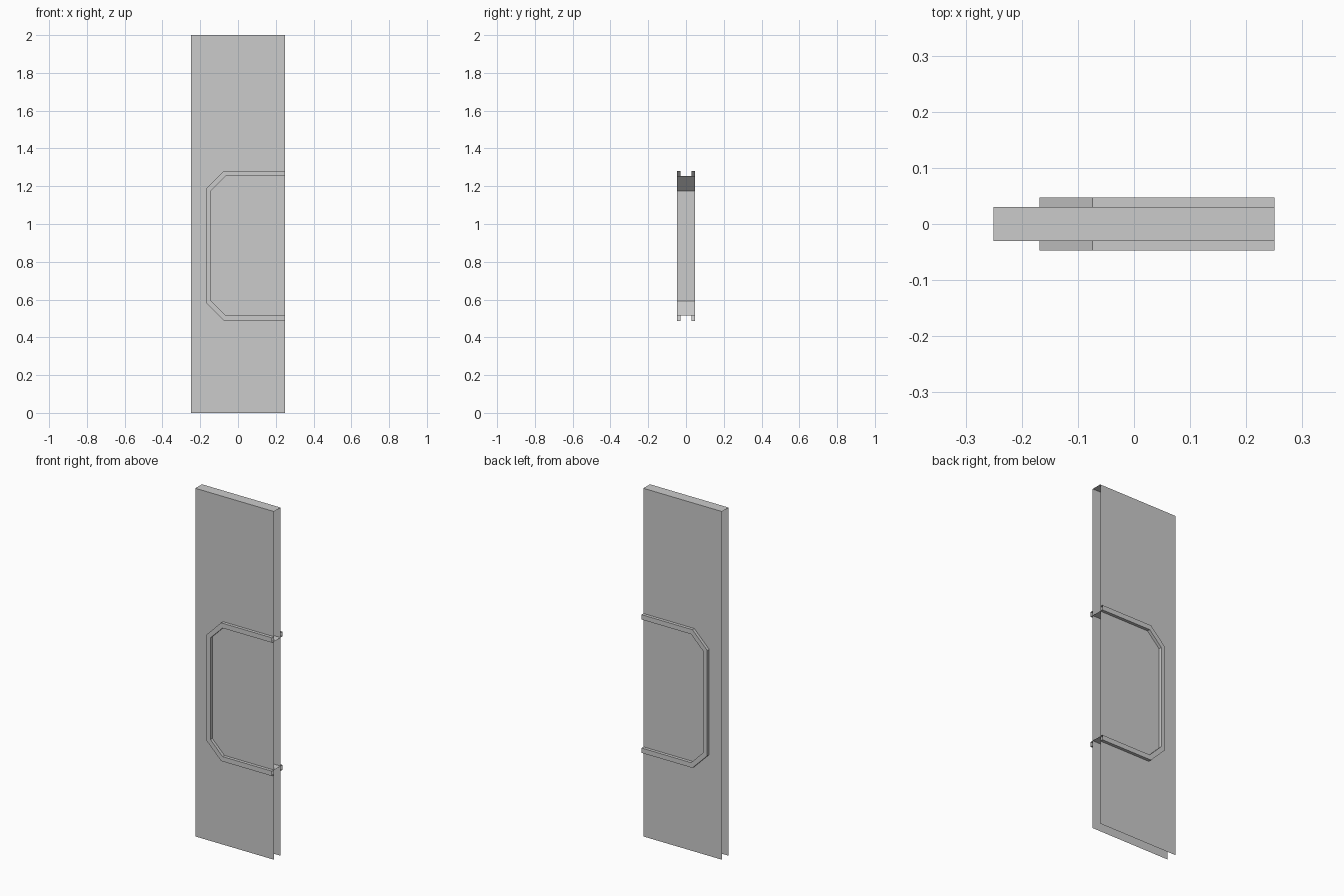
import bpy

if "Cube" in bpy.data.objects:
    bpy.data.objects.remove(bpy.data.objects["Cube"])

PANEL_Y = 0.03     # half thickness of the panel
FRAME_Y = 0.0475   # half depth of the frame


def loft(name, rows):
    """Open sheet of flat quads joining consecutive rows of points."""
    n = len(rows[0])
    verts = [p for row in rows for p in row]
    faces = [(i * n + j, i * n + j + 1, (i + 1) * n + j + 1, (i + 1) * n + j)
             for i in range(len(rows) - 1) for j in range(n - 1)]
    mesh = bpy.data.meshes.new(name)
    mesh.from_pydata(verts, [], faces)
    obj = bpy.data.objects.new(name, mesh)
    bpy.context.collection.objects.link(obj)
    return obj


def half_octagon(left, corner_x, bottom, top):
    """Chamfered path, open on the right: (x, z) from bottom to top."""
    c = corner_x - left
    return [(0.25, bottom), (corner_x, bottom), (left, bottom + c),
            (left, top - c), (corner_x, top), (0.25, top)]


# Door panel: front, top and back skins, open at both sides and below
section = [(-PANEL_Y, 0), (-PANEL_Y, 2), (PANEL_Y, 2), (PANEL_Y, 0)]
loft("door_panel", [[(x, y, z) for y, z in section] for x in (0.25, -0.25)])

# Window frame: raised channel section swept round the chamfered opening
outer = half_octagon(-0.168, -0.074, 0.487, 1.281)
inner = half_octagon(-0.142, -0.065, 0.515, 1.253)
profile = [(0, -PANEL_Y), (0, -FRAME_Y), (1, -FRAME_Y),
           (1, FRAME_Y), (0, FRAME_Y), (0, PANEL_Y)]
loft("window_frame", [[(pair[side][0], y, pair[side][1]) for side, y in profile]
                      for pair in zip(outer, inner)])
